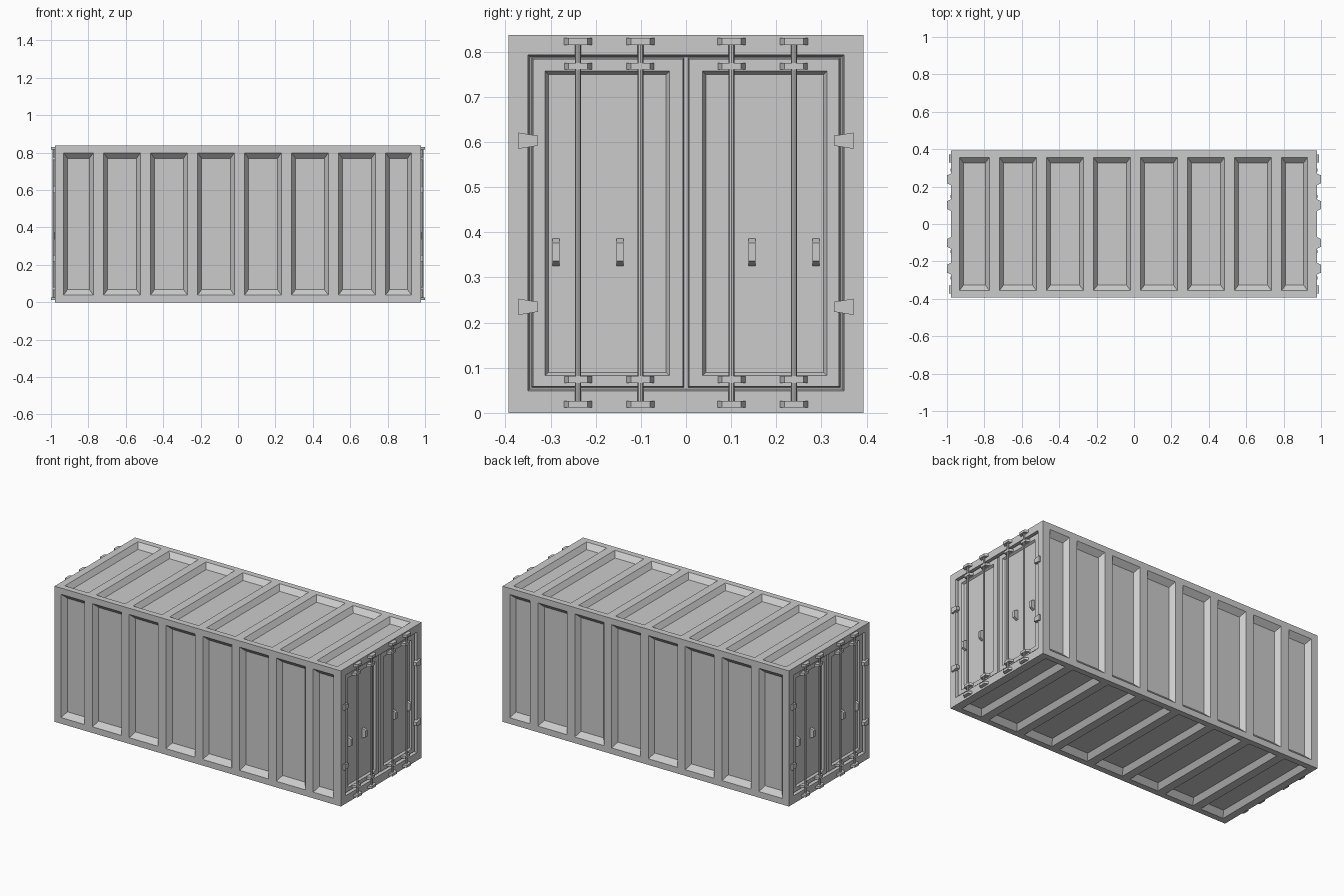
import bpy, bmesh
from mathutils import Vector

if "Cube" in bpy.data.objects:
    bpy.data.objects.remove(bpy.data.objects["Cube"])

L, W, H = 0.978, 0.393, 0.837   # half length, half width, height


def finish(bm, name, recalc=False):
    if recalc:
        bmesh.ops.recalc_face_normals(bm, faces=bm.faces[:])
    mesh = bpy.data.meshes.new(name)
    bm.to_mesh(mesh)
    bm.free()
    obj = bpy.data.objects.new(name, mesh)
    bpy.context.collection.objects.link(obj)
    return obj


def quad(bm, pts, n):
    f = bm.faces.new([bm.verts.new(p) for p in pts])
    f.normal_update()
    if f.normal.dot(n) < 0:
        f.normal_flip()


def rect(u0, u1, v0, v1):
    return [(u0, v0), (u1, v0), (u1, v1), (u0, v1)]


def pressed_face(bm, us, vs, place, n, depth, bu, bv):
    """Flat face with sloped-wall recesses in every second column."""
    n = Vector(n)
    for i in range(len(us) - 1):
        for j in range(3):
            a, b, c, d = us[i], us[i + 1], vs[j], vs[j + 1]
            outer = [Vector(place(*p)) for p in rect(a, b, c, d)]
            if i % 2 == 0 or j != 1:
                quad(bm, outer, n)
                continue
            inner = [Vector(place(*p)) - n * depth
                     for p in rect(a + bu, b - bu, c + bv, d - bv)]
            quad(bm, inner, n)
            for k in range(4):
                m = (k + 1) % 4
                quad(bm, [outer[k], outer[m], inner[m], inner[k]], n)


# Container body: pressed sides, roof and floor, recessed door openings
xs = [-L, -0.933, -0.773]
for k in range(6):
    xs += [-0.719 + 0.2512 * k, -0.521 + 0.2512 * k]
xs += [0.789, 0.928, L]
zs = [0, 0.038, 0.799, H]
ys = [-W, -0.356, 0.356, W]
bm = bmesh.new()
for s in (-1, 1):
    pressed_face(bm, xs, zs, lambda u, v: (u, s * W, v), (0, s, 0), 0.03, 0.022, 0.03)
    pressed_face(bm, xs, ys, lambda u, v: (u, v, H if s > 0 else 0), (0, 0, s), 0.03, 0.022, 0.03)
    pressed_face(bm, [-W, -0.35, 0.35, W], [0, 0.049, 0.793, H],
                 lambda u, v: (s * L, u, v), (s, 0, 0), 0.03, 0.004, 0.004)
bmesh.ops.remove_doubles(bm, verts=bm.verts[:], dist=1e-5)
finish(bm, "container_body")


def prism(name, base, top, x0, x1):
    """Solid between two outlines in the y-z plane at x0 and x1."""
    bm = bmesh.new()
    a = [bm.verts.new((x0, *p)) for p in base]
    b = [bm.verts.new((x1, *p)) for p in top]
    bm.faces.new(a)
    bm.faces.new(b)
    for k in range(len(a)):
        m = (k + 1) % len(a)
        bm.faces.new([a[k], a[m], b[m], b[k]])
    return finish(bm, name, True)


def rod(name, x, y, z0, z1, r):
    bm = bmesh.new()
    bmesh.ops.create_cone(bm, cap_ends=True, segments=8, radius1=r, radius2=r, depth=z1 - z0)
    bmesh.ops.translate(bm, vec=(x, y, (z0 + z1) / 2), verts=bm.verts[:])
    return finish(bm, name)


def door_leaf(s, t):
    """One door panel with a shallow recess and closed edges."""
    bm = bmesh.new()
    face = 0.968
    n = (s, 0, 0)
    us = [t * y for y in (0.007, 0.037, 0.312, 0.339)]
    if t < 0:
        us.reverse()
    vs = [0.059, 0.083, 0.757, 0.784]
    pressed_face(bm, us, vs, lambda u, v: (s * face, u, v), n, 0.012, 0.007, 0.007)
    mid = Vector((s * face, (us[0] + us[3]) / 2, 0.42))
    front = [Vector((s * face, *p)) for p in rect(us[0], us[3], vs[0], vs[3])]
    back = [Vector((s * 0.947, *p)) for p in rect(us[0] - 0.003, us[3] + 0.003, vs[0] - 0.003, vs[3] + 0.003)]
    for k in range(4):
        m = (k + 1) % 4
        quad(bm, [front[k], front[m], back[m], back[k]], (front[k] + front[m]) / 2 - mid)
    bmesh.ops.remove_doubles(bm, verts=bm.verts[:], dist=1e-5)
    finish(bm, "door_leaf")


# Doors and hardware on both ends
for s in (-1, 1):
    for t in (-1, 1):
        door_leaf(s, t)
        # locking bars with their brackets
        for y in (0.101 * t, 0.239 * t):
            rod("locking_bar", s * 0.984, y, 0.012, 0.828, 0.0065)
            for z, x0, x1 in ((0.019, L, 1.0), (0.823, L, 1.0),
                              (0.074, 0.967, 0.992), (0.768, 0.967, 0.992)):
                prism("bar_bracket",
                      rect(y - 0.031, y + 0.031, z - 0.0075, z + 0.0075),
                      rect(y - 0.021, y + 0.021, z - 0.0075, z + 0.0075), s * x0, s * x1)
        # door handles
        for y in (0.146 * t, 0.288 * t):
            prism("door_handle", rect(y - 0.008, y + 0.008, 0.325, 0.387),
                  rect(y - 0.008, y + 0.008, 0.336, 0.376), s * 0.955, s * 0.98)
        # tapered hinges
        for z in (0.235, 0.603):
            out = [(0.371 * t, z - 0.018), (0.328 * t, z - 0.011),
                   (0.328 * t, z + 0.011), (0.371 * t, z + 0.018)]
            prism("hinge", out, out, s * 0.965, s * 0.989)
